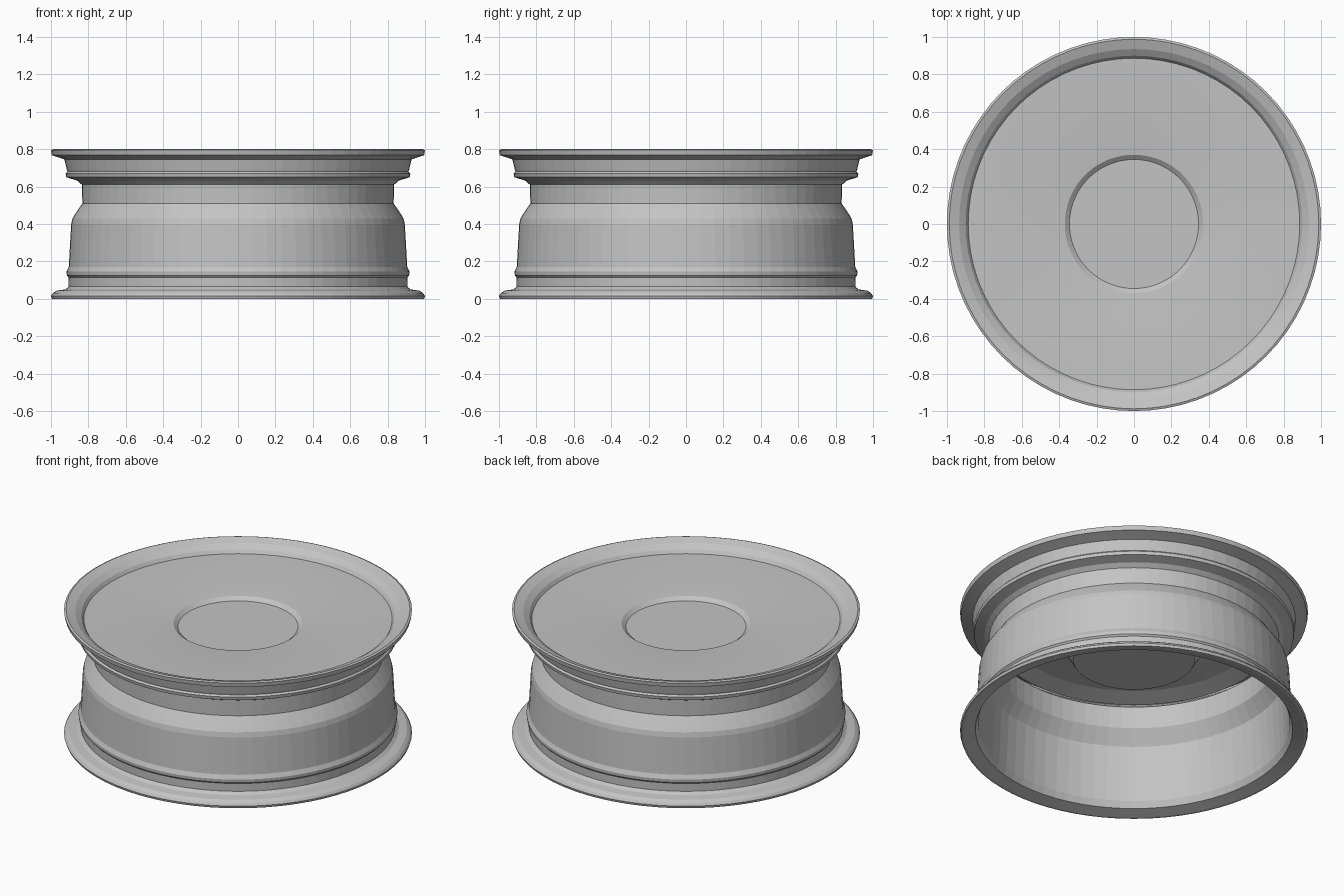
import bpy, bmesh, math

cube = bpy.data.objects.get("Cube")
if cube:
    bpy.data.objects.remove(cube, do_unlink=True)

SEGMENTS = 72

metal = bpy.data.materials.new("grey_metal")
metal.use_nodes = True
grey = (0.55, 0.55, 0.55, 1)
metal.diffuse_color = grey
metal.node_tree.nodes["Principled BSDF"].inputs["Base Color"].default_value = grey


def lathe(name, profile, closed):
    """Revolve a (radius, height) profile around the z axis."""
    bm = bmesh.new()
    verts = [bm.verts.new((r, 0, z)) for r, z in profile]
    edges = [bm.edges.new(pair) for pair in zip(verts, verts[1:])]
    if closed:
        edges.append(bm.edges.new((verts[-1], verts[0])))
    bmesh.ops.spin(bm, geom=verts + edges, cent=(0, 0, 0), axis=(0, 0, 1),
                   angle=math.tau, steps=SEGMENTS, use_duplicate=False)
    bmesh.ops.remove_doubles(bm, verts=bm.verts, dist=0.0005)
    bmesh.ops.recalc_face_normals(bm, faces=bm.faces)
    mesh = bpy.data.meshes.new(name)
    bm.to_mesh(mesh)
    bm.free()
    mesh.materials.append(metal)
    obj = bpy.data.objects.new(name, mesh)
    bpy.context.collection.objects.link(obj)
    # Gentle edges along the profile blend, the flanges stay crisp
    for o in bpy.context.selected_objects:
        o.select_set(False)
    obj.select_set(True)
    bpy.context.view_layer.objects.active = obj
    bpy.ops.object.shade_smooth_by_angle(angle=math.radians(3))
    return obj


# Outside of the barrel, from the top flange down to the bottom flange
outside = [
    (0.988, 0.80), (1.0, 0.795), (0.995, 0.768), (0.965, 0.758),
    (0.928, 0.745), (0.915, 0.69), (0.912, 0.68), (0.922, 0.67),
    (0.918, 0.65), (0.86, 0.632), (0.835, 0.61), (0.832, 0.51),
    (0.86, 0.47), (0.885, 0.43), (0.892, 0.40), (0.905, 0.17),
    (0.917, 0.145), (0.915, 0.125), (0.906, 0.115), (0.905, 0.065),
    (0.925, 0.05), (0.972, 0.043), (0.99, 0.03), (1.0, 0.015), (0.995, 0.0),
]
# Inside of the barrel, from the bottom flange back up to the top flange
inside = [
    (0.98, 0.0), (0.912, 0.02), (0.895, 0.06), (0.878, 0.41),
    (0.82, 0.50), (0.82, 0.64), (0.885, 0.69), (0.885, 0.735),
    (0.90, 0.758), (0.935, 0.782),
]
lathe("rim_barrel", outside + inside, True)

# Dished wheel face with recessed centre and a hub behind it
face = [
    (0, 0.69), (0.345, 0.69), (0.37, 0.71), (0.45, 0.718), (0.65, 0.728),
    (0.80, 0.735), (0.89, 0.737), (0.885, 0.70), (0.83, 0.66), (0.72, 0.69),
    (0.45, 0.66), (0.365, 0.51), (0.35, 0.485), (0, 0.485),
]
lathe("wheel_face", face, False)
